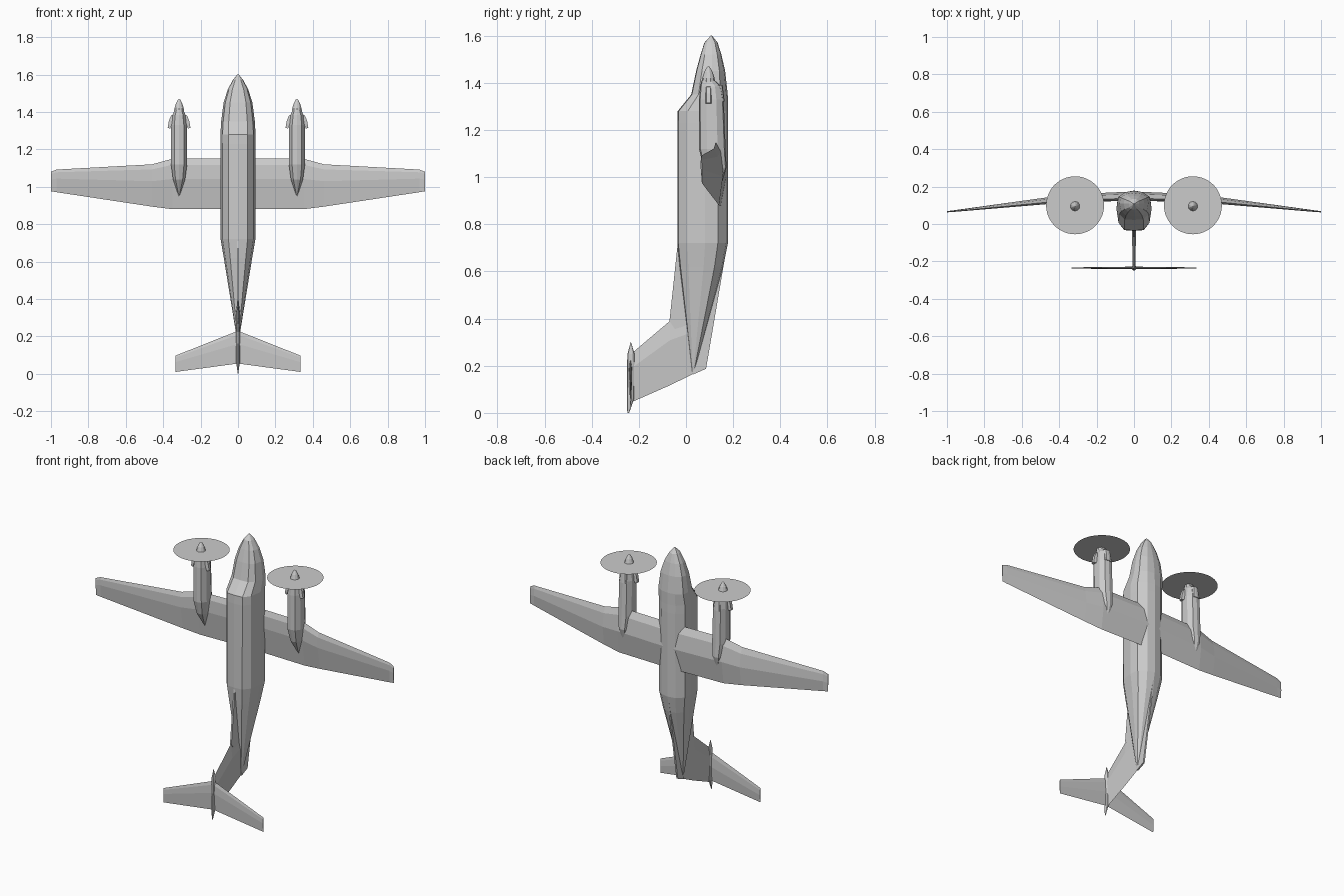
import bpy, bmesh, math

if "Cube" in bpy.data.objects:
    bpy.data.objects.remove(bpy.data.objects["Cube"])


def finish(name, bm, mirror=False):
    bmesh.ops.remove_doubles(bm, verts=bm.verts, dist=1e-5)
    bmesh.ops.recalc_face_normals(bm, faces=bm.faces)
    me = bpy.data.meshes.new(name)
    bm.to_mesh(me)
    bm.free()
    ob = bpy.data.objects.new(name, me)
    bpy.context.collection.objects.link(ob)
    if mirror:
        ob.modifiers.new("mirror", 'MIRROR').use_axis[0] = True
    return ob


def loft(name, rings, mirror=False, cap_start=True):
    """Skin a list of equal-length point rings and cap the ends."""
    bm = bmesh.new()
    vs = [[bm.verts.new(p) for p in r] for r in rings]
    n = len(rings[0])
    for a, b in zip(vs, vs[1:]):
        for i in range(n):
            j = (i + 1) % n
            bm.faces.new((a[i], a[j], b[j], b[i]))
    if cap_start:
        bm.faces.new(vs[0])
    bm.faces.new(vs[-1])
    return finish(name, bm, mirror)


def body_ring(profile, z, y0, y1, hw, cx=0):
    """Half profile (width, depth 0..1) mirrored to a closed ring at height z."""
    full = profile + [(-w, t) for w, t in profile[-2:0:-1]]
    return [(cx + w * hw, y0 + t * (y1 - y0), z) for w, t in full]


def round_ring(z, y, rx, ry, cx=0, n=10):
    return [(cx + rx * math.sin(2 * math.pi * i / n),
             y + ry * math.cos(2 * math.pi * i / n), z) for i in range(n)]


def foil(x, y_le, y_te, le, te, up, low):
    """Wing section at span x: nose, upper ridge points, tail, lower points."""
    c = le - te
    mix = lambda f: y_le + (y_te - y_le) * f
    return [(x, y_le, le),
            (x, mix(.12) - up * .75, le - .12 * c), (x, mix(.4) - up, le - .4 * c),
            (x, y_te, te),
            (x, mix(.5) + low, le - .5 * c), (x, mix(.15) + low * .7, le - .15 * c)]


# Fuselage: nose at the top, dorsal side towards -y
hull = [(0, 0), (.55, .02), (.88, .2), (1, .55), (.93, .8), (.5, .96), (0, 1)]
loft("fuselage", [body_ring(hull, *s) for s in [
    (1.60, .105, .110, .004), (1.57, .078, .134, .028), (1.52, .062, .150, .055),
    (1.45, .043, .166, .077), (1.35, .022, .177, .090), (1.28, -.035, .178, .094),
    (1.23, -.037, .179, .094), (.72, -.037, .178, .093), (.62, -.027, .158, .076),
    (.17, .027, .034, .003)]])

# Main wing with a flat centre section and raised tips
loft("wing", [foil(*s) for s in [
    (0, .138, .150, 1.15, .88, .018, .030), (.35, .128, .140, 1.15, .88, .017, .024),
    (.46, .117, .129, 1.12, .894, .015, .020), (.97, .067, .070, 1.092, .971, .004, .004),
    (1.0, .064, .067, 1.08, .976, .003, .003)]], mirror=True, cap_start=False)

# Engine nacelles
EX = .315
cowl = [(0, 0), (.6, .05), (1, .3), (1, .7), (.6, .95), (0, 1)]
loft("engine_nacelle", [body_ring(cowl, *s, EX) for s in [
    (1.41, .066, .122, .024), (1.385, .060, .150, .034), (1.33, .055, .160, .042),
    (1.12, .055, .168, .043), (1.04, .075, .172, .032), (.95, .128, .145, .002)]],
    mirror=True)

# Air intake lip under each spinner
loft("air_intake", [body_ring(cowl, *s, EX) for s in [
    (1.39, .112, .155, .022), (1.32, .112, .164, .030)]], mirror=True)

# Spinners
loft("spinner", [round_ring(z, .095, r, r, EX) for z, r in [
    (1.40, .029), (1.42, .026), (1.445, .018), (1.465, .007), (1.47, .001)]],
    mirror=True)

# Spinning propeller discs
bm = bmesh.new()
bm.faces.new([bm.verts.new((EX + .155 * math.cos(a), .1 + .155 * math.sin(a), 1.42))
              for a in [2 * math.pi * i / 48 for i in range(48)]])
finish("propeller_disc", bm, True)

# Exhaust stubs, curving out and aft on both sides of each nacelle
for side in (-1, 1):
    path = [(.026, 1.355, 1.385), (.042, 1.34, 1.382), (.054, 1.325, 1.355),
            (.061, 1.312, 1.314)]
    rings = []
    for i, (out, lo, hi) in enumerate(path):
        inner = EX + side * (out - (0, .004, .012, .014)[i])
        outer = EX + side * out
        rings.append([(inner, .082, lo), (inner, .108, lo),
                      (outer, .104, hi), (outer, .086, hi)])
    loft("exhaust_stub", rings, mirror=True)


def fin(name, sections):
    """Upright surface from (y, leading z, trailing z, half thickness)."""
    loft(name, [[(0, y, le), (t, y - k * .3, le - .3 * (le - te)), (0, y - k, te),
                 (-t, y - k * .3, le - .3 * (le - te))]
                for y, le, te, t, k in sections])


# Swept vertical tail
fin("tail_fin", [(.03, .42, .165, .010, 0), (-.068, .39, .117, .010, 0),
                 (-.225, .257, .048, .008, 0)])


def blade(name, outline, t):
    """Thin plate in the centre plane."""
    bm = bmesh.new()
    f = bm.faces.new([bm.verts.new((-t, y, z)) for y, z in outline])
    r = bmesh.ops.extrude_face_region(bm, geom=[f])
    bmesh.ops.translate(bm, vec=(2 * t, 0, 0),
                        verts=[v for v in r['geom'] if isinstance(v, bmesh.types.BMVert)])
    finish(name, bm)


# Dorsal fillet and ventral fin
blade("dorsal_fillet", [(-.036, .71), (-.070, .39), (-.03, .33), (.02, .33), (.02, .68)], .005)
blade("ventral_fin", [(.174, .71), (.085, .187), (.03, .163), (.03, .45), (.1, .68)], .005)

# Tailplane on top of the fin
loft("tailplane", [foil(*s) for s in [
    (0, -.235, -.235, .23, .055, .007, .007),
    (.335, -.235, -.235, .097, .010, .003, .003)]], mirror=True, cap_start=False)

# Bullet fairing at the tail junction
loft("tail_bullet", [round_ring(*s) for s in [
    (.30, -.234, .001, .001), (.25, -.233, .010, .015), (.21, -.233, .012, .017),
    (.06, -.235, .010, .015), (0, -.245, .001, .004)]])
